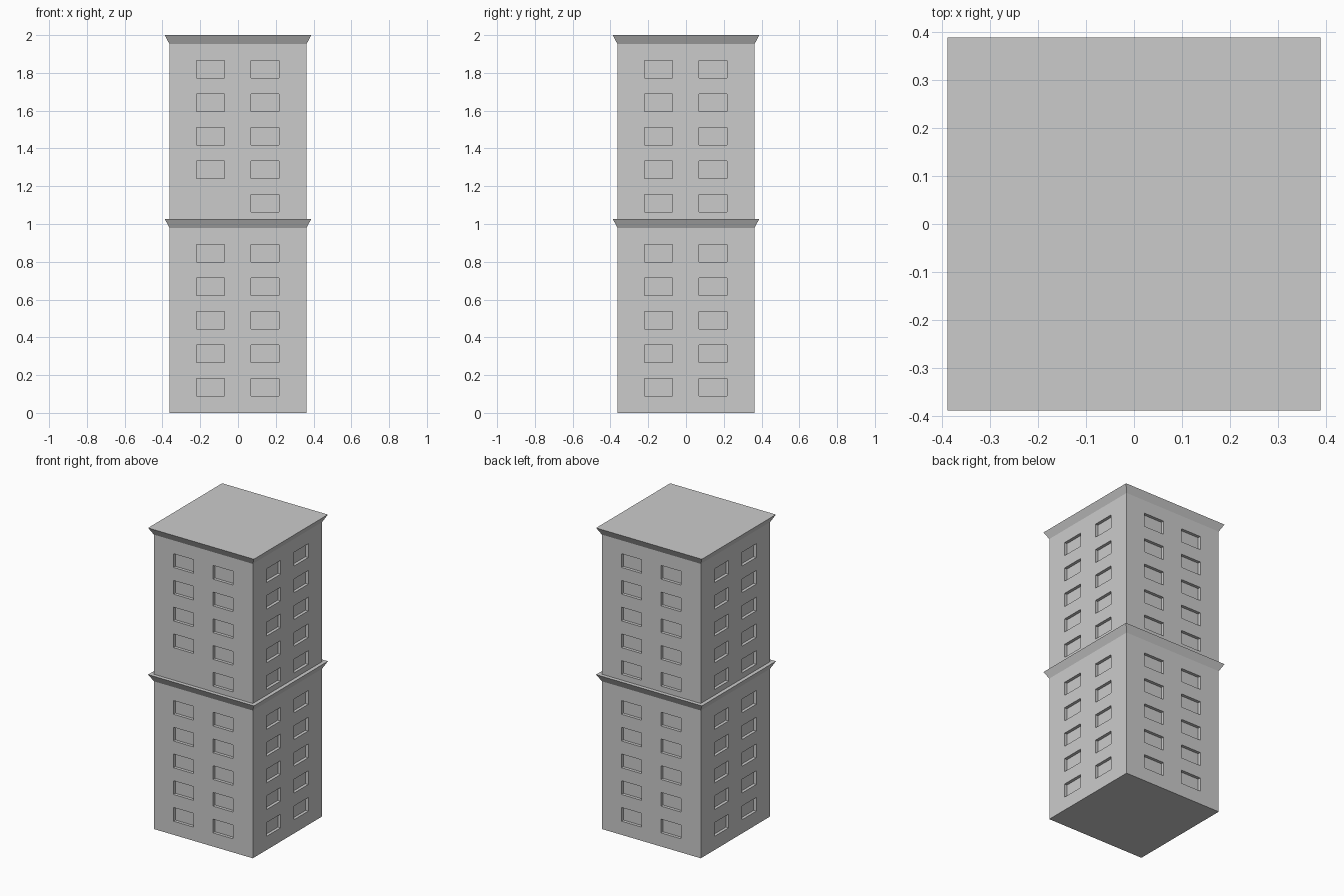
import bpy, bmesh
from math import pi
from mathutils import Matrix, Vector

if "Cube" in bpy.data.objects:
    bpy.data.objects.remove(bpy.data.objects["Cube"])

W, C = 0.363, 0.388      # half widths of wall and cornice
DEPTH = 0.02             # window recess


def make_object(name, bm):
    bmesh.ops.recalc_face_normals(bm, faces=bm.faces[:])
    mesh = bpy.data.meshes.new(name)
    bm.to_mesh(mesh)
    bm.free()
    obj = bpy.data.objects.new(name, mesh)
    bpy.context.collection.objects.link(obj)
    return obj


# Tower walls with flared cornices: square rings (half width, height)
profile = [(W, 0), (W, 0.98), (C, 1.027), (W, 1.027), (W, 1.953), (C, 2.0)]
bm = bmesh.new()
rings = [[bm.verts.new((sx * h, sy * h, z))
          for sx, sy in ((-1, -1), (1, -1), (1, 1), (-1, 1))] for h, z in profile]
for low, high in zip(rings, rings[1:]):
    for i in range(4):
        j = (i + 1) % 4
        bm.faces.new((low[i], low[j], high[j], high[i]))
bm.faces.new(rings[0][::-1])
bm.faces.new(rings[-1])
tower = make_object("tower_block", bm)

# Window cutters: two storey groups of five rows, two columns, four sides
bm = bmesh.new()
for side in range(4):
    turn = Matrix.Rotation(side * pi / 2, 4, 'Z')
    for base in (0.136, 1.110):
        for row in range(5):
            for x in (-0.146, 0.144):
                # One blank bay on the front
                if side == 0 and base > 1 and row == 0 and x < 0:
                    continue
                place = Matrix.Translation(Vector((x, -W, base + row * 0.1773)))
                size = Matrix.Diagonal((0.148, 2 * DEPTH, 0.091, 1))
                bmesh.ops.create_cube(bm, size=1, matrix=turn @ place @ size)
cutter = make_object("window_cutters", bm)
cutter.hide_render = True

# Cut the recesses
mod = tower.modifiers.new("windows", 'BOOLEAN')
mod.operation = 'DIFFERENCE'
mod.solver = 'EXACT'
mod.object = cutter
bpy.context.view_layer.objects.active = tower
bpy.ops.object.modifier_apply(modifier=mod.name)
bpy.data.objects.remove(cutter)
